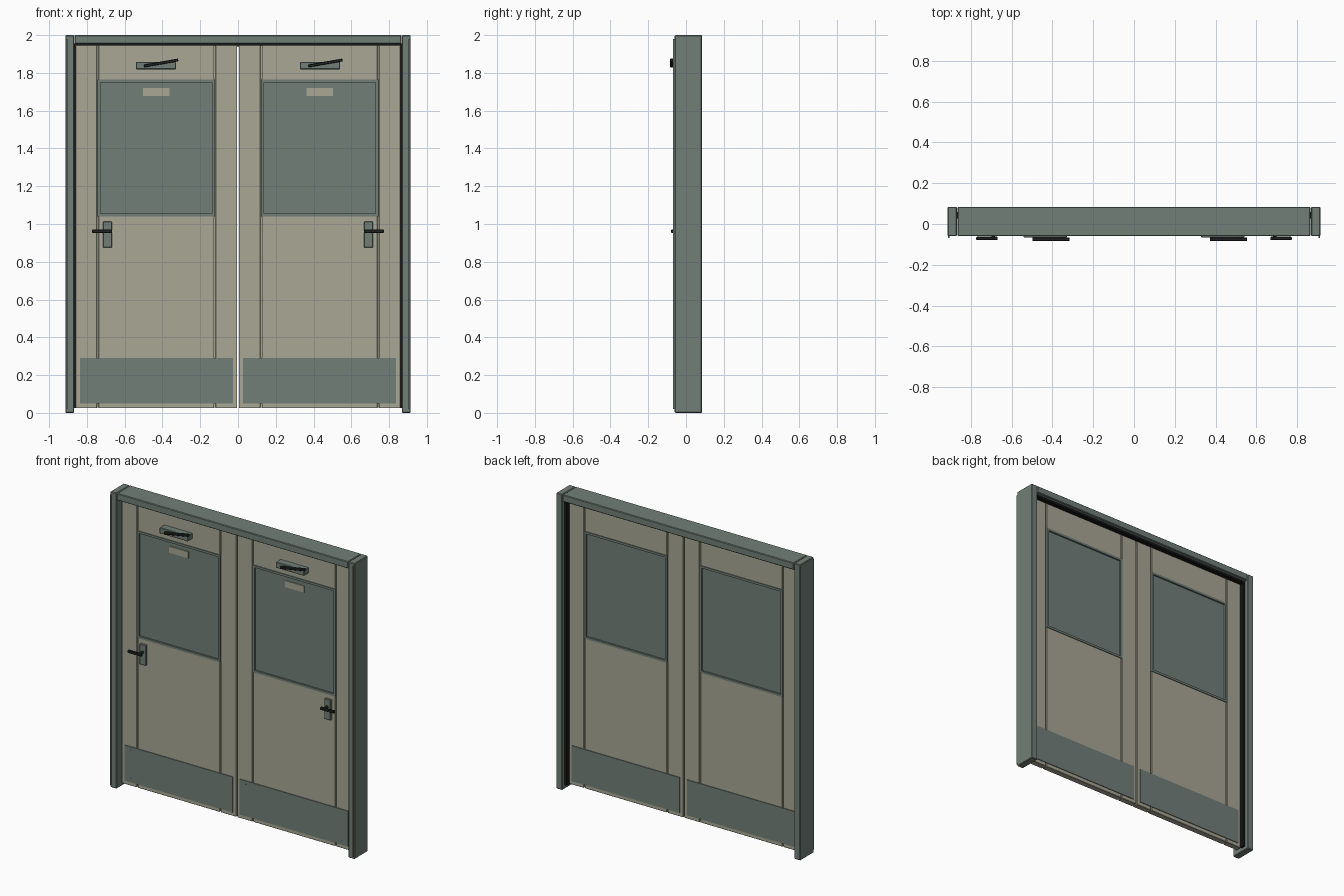
import bpy, bmesh, math
from mathutils import Matrix, Vector

if "Cube" in bpy.data.objects:
    bpy.data.objects.remove(bpy.data.objects["Cube"])


def material(name, rgb):
    m = bpy.data.materials.new(name)
    m.diffuse_color = (*rgb, 1.0)
    m.use_nodes = True
    m.node_tree.nodes["Principled BSDF"].inputs["Base Color"].default_value = m.diffuse_color
    return m


GREEN = material("grey green paint", (0.168, 0.212, 0.188))
BEIGE = material("beige paint", (0.395, 0.385, 0.300))
DARK = material("dark metal", (0.014, 0.016, 0.016))
SEAL = material("black rubber", (0.008, 0.008, 0.009))


def boxes(name, spans, mat, bevel=0.0, tilt=0.0):
    """One object from boxes given as (x0, x1, y0, y1, z0, z1)."""
    bm = bmesh.new()
    for x0, x1, y0, y1, z0, z1 in spans:
        c = Vector(((x0 + x1) / 2, (y0 + y1) / 2, (z0 + z1) / 2))
        mtx = (Matrix.Translation(c) @ Matrix.Rotation(tilt, 4, 'Y')
               @ Matrix.Diagonal((abs(x1 - x0), abs(y1 - y0), abs(z1 - z0), 1)))
        bmesh.ops.create_cube(bm, size=1, matrix=mtx)
    me = bpy.data.meshes.new(name)
    bm.to_mesh(me)
    bm.free()
    me.materials.append(mat)
    ob = bpy.data.objects.new(name, me)
    bpy.context.collection.objects.link(ob)
    if bevel:
        mod = ob.modifiers.new("edge_bevel", 'BEVEL')
        mod.width = bevel
        mod.segments = 1
    return ob


def cylinder(name, centre, radius, depth, mat, sides=12):
    """Short cylinder along y."""
    bm = bmesh.new()
    mtx = Matrix.Translation(centre) @ Matrix.Rotation(math.pi / 2, 4, 'X')
    bmesh.ops.create_cone(bm, cap_ends=True, segments=sides, radius1=radius,
                          radius2=radius, depth=depth, matrix=mtx)
    me = bpy.data.meshes.new(name)
    bm.to_mesh(me)
    bm.free()
    me.materials.append(mat)
    bpy.context.collection.objects.link(bpy.data.objects.new(name, me))


FY, BY = -0.06, 0.084        # frame front and back
DF, DB = -0.015, 0.025       # door front and back
Z0, Z1 = 0.025, 1.948        # door bottom and top
W0, W1 = 1.04, 1.765         # window bottom and top
G = 0.004                    # half groove width

# header with its seal
boxes("frame_header", [(-0.865, 0.865, FY, BY, 1.953, 2.0)], GREEN, 0.004)
boxes("header_seal", [(-0.868, 0.868, DB + 0.003, DB + 0.033, 1.94, 1.955)], SEAL)

for s, side in ((-1, "left"), (1, "right")):
    def X(a, b):
        return min(s * a, s * b), max(s * a, s * b)

    # jamb, outer trim strip and rubber seal
    boxes(f"{side}_jamb", [(*X(0.867, 0.914), FY, BY, 0, 2.0)], GREEN, 0.004)
    boxes(f"{side}_jamb_trim", [(*X(0.903, 0.911), -0.069, FY + 0.005, 0.02, 1.98)], GREEN)
    boxes(f"{side}_jamb_seal",
          [(*X(0.852, 0.869), DB + 0.003, DB + 0.033, Z0, 1.945)], SEAL)

    # door leaf: two stiles, panels above and below the window, thin core in the grooves
    boxes(f"{side}_door_stiles",
          [(*X(0.004, 0.122 - G), DF, DB, Z0, Z1),
           (*X(0.743 + G, 0.860), DF, DB, Z0, Z1)], BEIGE, 0.002)
    boxes(f"{side}_door_panels",
          [(*X(0.122 + G, 0.743 - G), DF, DB, Z0, W0 + 0.004),
           (*X(0.122 + G, 0.743 - G), DF, DB, W1 - 0.004, Z1)], BEIGE, 0.002)
    boxes(f"{side}_door_core",
          [(*X(a - 0.012, a + 0.012), DF + 0.008, DB - 0.008, Z0 + 0.003, Z1 - 0.003)
           for a in (0.122, 0.743)], BEIGE)

    # window pane and bead
    b = 0.015
    yb0, yb1 = DF - 0.005, DB + 0.005
    boxes(f"{side}_window_bead",
          [(*X(0.122, 0.743), yb0, yb1, W0, W0 + b),
           (*X(0.122, 0.743), yb0, yb1, W1 - b, W1),
           (*X(0.122, 0.122 + b), yb0, yb1, W0 + b, W1 - b),
           (*X(0.743 - b, 0.743), yb0, yb1, W0 + b, W1 - b)], GREEN)
    boxes(f"{side}_window_pane",
          [(*X(0.13, 0.735), DF + 0.006, DB - 0.006, W0 + 0.008, W1 - 0.008)], GREEN)

    # blank sign plate on the pane
    boxes(f"{side}_sign_plate",
          [(*X(0.362, 0.504), DF, DF + 0.007, 1.677, 1.721)], BEIGE)

    # kick plates on both faces, with small screws on the front
    boxes(f"{side}_kick_plates",
          [(*X(0.027, 0.836), DF - 0.005, DF + 0.001, 0.05, 0.29),
           (*X(0.027, 0.836), DB - 0.001, DB + 0.005, 0.05, 0.29)], GREEN)
    for i, x in enumerate((0.075, 0.79)):
        for j, z in enumerate((0.075, 0.265)):
            cylinder(f"{side}_kick_screw_{i}{j}", (s * x, DF - 0.005, z),
                     0.004, 0.003, GREEN, 8)

    # handle plate, spindle and lever
    boxes(f"{side}_handle_plate",
          [(*X(0.668, 0.714), DF - 0.018, DF, 0.875, 1.012)], GREEN, 0.002)
    cylinder(f"{side}_handle_spindle", (s * 0.69, -0.05, 0.962), 0.009, 0.045, DARK)
    boxes(f"{side}_handle_lever",
          [(*X(0.668, 0.773), -0.079, -0.062, 0.953, 0.971)], DARK, 0.003)

    # door closer: body, and an arm leaning the same way on both leaves
    cx = s * 0.435
    boxes(f"{side}_closer_body",
          [(cx - 0.106, cx + 0.106, -0.067, DF, 1.819, 1.858)], GREEN, 0.003)
    ax = cx + 0.028
    boxes(f"{side}_closer_arm",
          [(ax - 0.092, ax + 0.092, -0.084, -0.066, 1.845, 1.860)], DARK,
          0.002, -math.radians(10))
